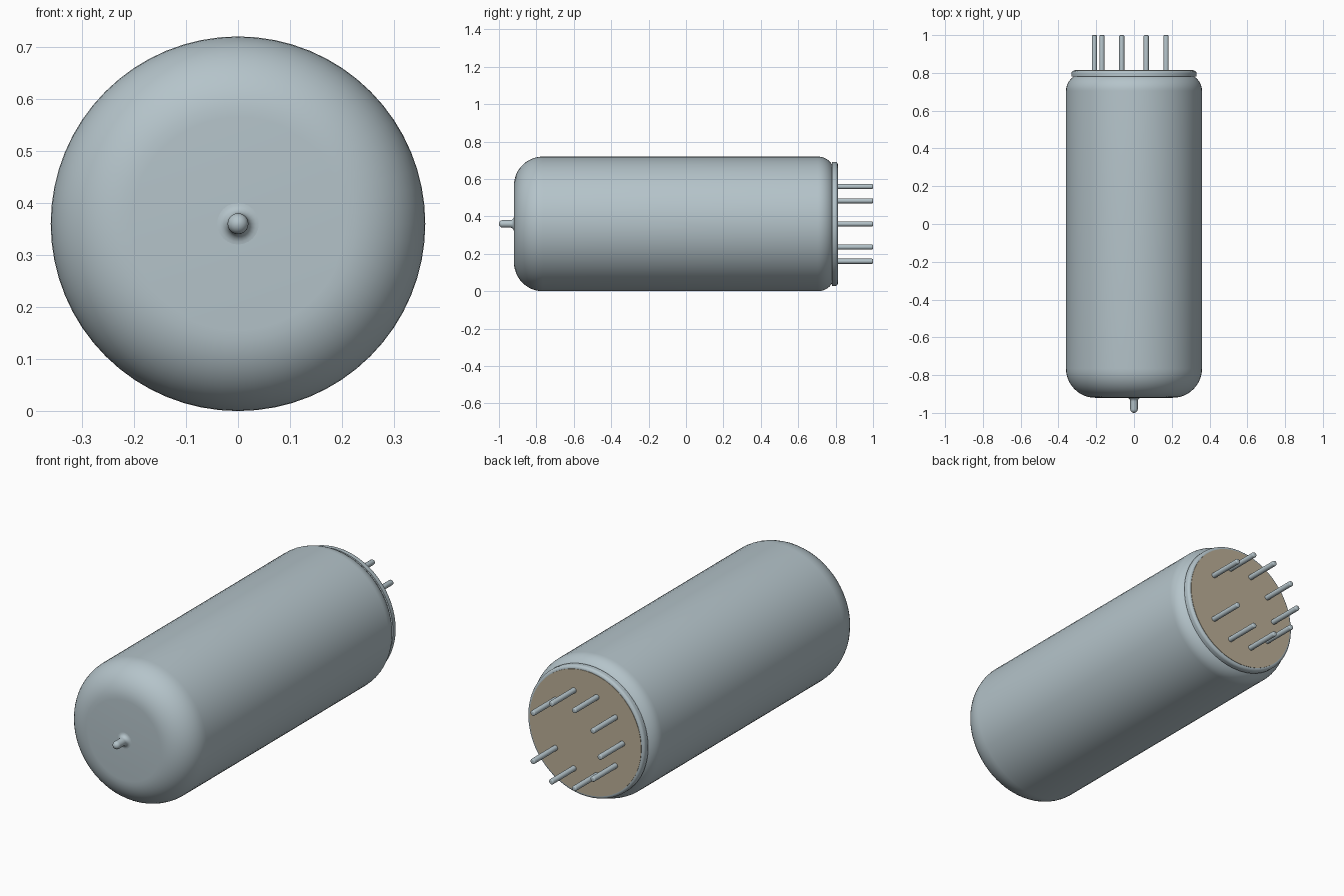
import bpy, bmesh, math

if "Cube" in bpy.data.objects:
    bpy.data.objects.remove(bpy.data.objects["Cube"], do_unlink=True)

AXIS_Z = 0.36          # height of the tube's long axis
RADIUS = 0.36


def material(name, rgb):
    m = bpy.data.materials.new(name)
    m.use_nodes = True
    m.diffuse_color = (*rgb, 1)
    m.node_tree.nodes["Principled BSDF"].inputs["Base Color"].default_value = (*rgb, 1)
    return m


def arc(cr, cy, rad, a0, a1, n):
    """Profile points (radius, y) on an arc; angle 0 is outward, 90 is +y."""
    angles = [math.radians(a0 + (a1 - a0) * i / n) for i in range(n + 1)]
    return [(cr + rad * math.cos(a), cy + rad * math.sin(a)) for a in angles]


def lathe(name, profile, mat, steps, x=0, z=AXIS_Z):
    """Revolve a (radius, y) profile, starting and ending on the axis, around y."""
    bm = bmesh.new()
    verts = [bm.verts.new((r, y, 0)) for r, y in profile]
    edges = [bm.edges.new(pair) for pair in zip(verts, verts[1:])]
    bmesh.ops.spin(bm, geom=verts + edges, cent=(0, 0, 0), axis=(0, 1, 0),
                   angle=math.tau, steps=steps)
    bmesh.ops.remove_doubles(bm, verts=bm.verts, dist=1e-5)
    bmesh.ops.recalc_face_normals(bm, faces=bm.faces)
    mesh = bpy.data.meshes.new(name)
    bm.to_mesh(mesh)
    bm.free()
    mesh.materials.append(mat)
    obj = bpy.data.objects.new(name, mesh)
    obj.location = (x, 0, z)
    bpy.context.collection.objects.link(obj)
    bpy.ops.object.select_all(action="DESELECT")
    obj.select_set(True)
    bpy.context.view_layer.objects.active = obj
    bpy.ops.object.shade_smooth_by_angle(angle=math.radians(35))
    return obj


grey = material("blue grey", (0.46, 0.55, 0.59))
tan = material("tan", (0.50, 0.43, 0.31))

# Envelope: flat front, wide rounded shoulder, narrower rounding at the back
body = [(0, -0.92)]
body += arc(RADIUS - 0.155, -0.765, 0.155, -90, 0, 12)
body += arc(RADIUS - 0.09, 0.705, 0.09, 0, 68, 8)
body += [(0.30, 0.795), (0, 0.795)]
lathe("glass_envelope", body, grey, 64)

# Sealing tip with a flared root and a round end
tip = [(0, -1.0)]
tip += arc(0, -0.98, 0.02, -80, 0, 6)
tip += arc(0.04, -0.94, 0.02, 180, 90, 6)
tip += [(0.04, -0.915), (0, -0.915)]
lathe("sealing_tip", tip, grey, 24)

# Rounded rim around the base
rim = [(0, 0.78), (0.332, 0.78)]
rim += arc(0.317, 0.797, 0.015, 0, 90, 5)
rim += [(0, 0.812)]
lathe("base_rim", rim, grey, 64)

# Base plate inside the rim
lathe("base_plate", [(0, 0.807), (0.316, 0.807), (0.316, 0.814), (0, 0.814)], tan, 64)

# Nine pins on ten equal places, the place at +x left empty
for i in range(1, 10):
    a = math.radians(36 * i)
    pin = [(0, 0.80), (0.0135, 0.80)]
    pin += arc(0.0075, 0.994, 0.006, 0, 90, 4)
    pin += [(0, 1.0)]
    lathe(f"pin_{i}", pin, grey, 16, 0.21 * math.cos(a), AXIS_Z + 0.21 * math.sin(a))
